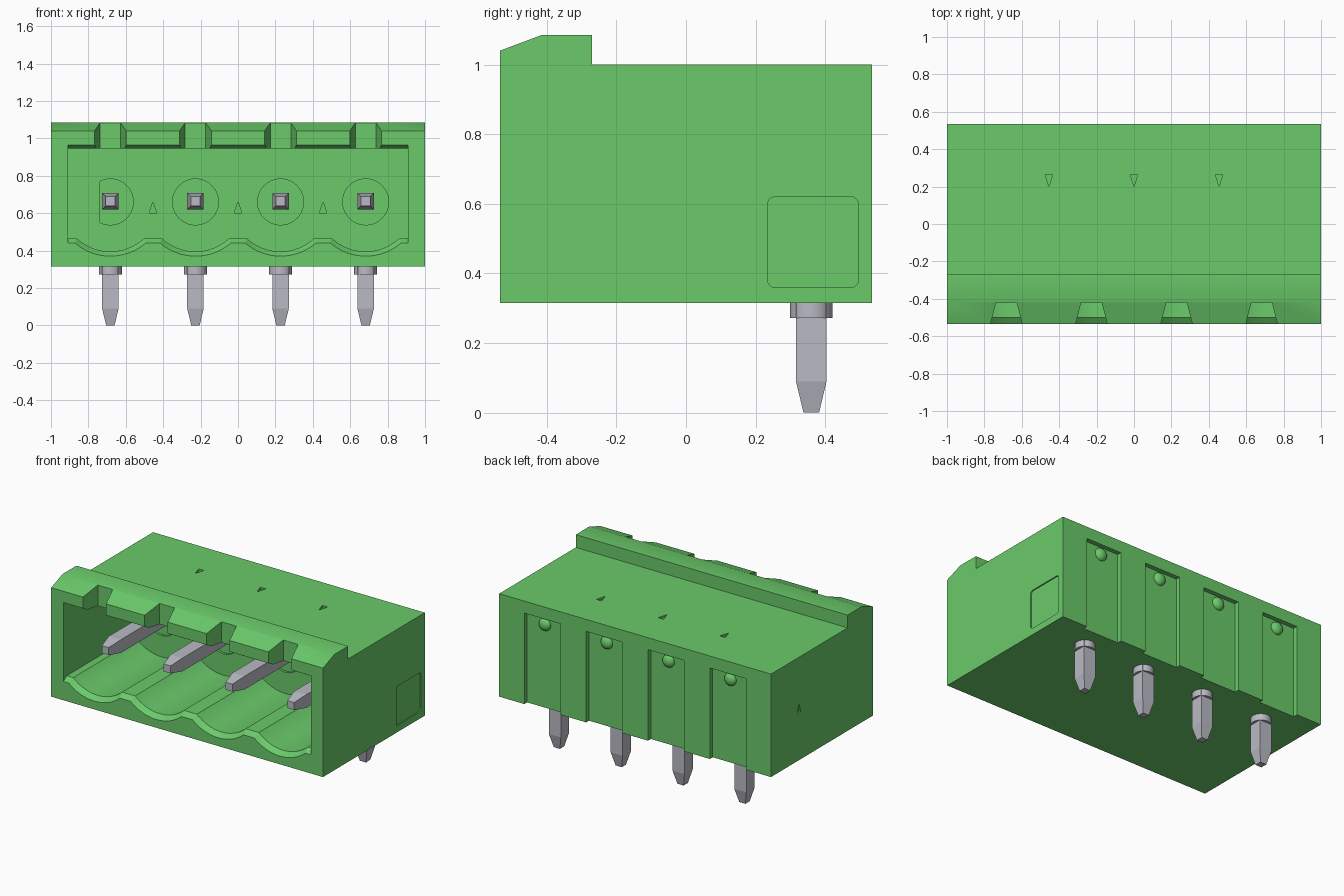
import bpy, bmesh
from math import sin, cos, pi, acos

if "Cube" in bpy.data.objects:
    bpy.data.objects.remove(bpy.data.objects["Cube"])

PITCH = 0.455
CENTRES = [(i - 1.5) * PITCH for i in range(4)]
PIN_Z = 0.66
FRONT, BACK, BASE = -0.535, 0.535, 0.315
WALL = 0.17  # rear wall of the socket


def material(name, rgb):
    m = bpy.data.materials.new(name)
    m.use_nodes = True
    m.diffuse_color = (*rgb, 1)
    m.node_tree.nodes["Principled BSDF"].inputs["Base Color"].default_value = (*rgb, 1)
    return m


green = material("green plastic", (0.145, 0.59, 0.145))
metal = material("tinned metal", (0.49, 0.49, 0.56))


def loft(name, rings, mat):
    """Solid through matching rings of points, capped at both ends."""
    bm = bmesh.new()
    loops = [[bm.verts.new(p) for p in ring] for ring in rings]
    n = len(loops[0])
    for a, b in zip(loops, loops[1:]):
        for i in range(n):
            j = (i + 1) % n
            bm.faces.new((a[i], a[j], b[j], b[i]))
    bm.faces.new(loops[0])
    bm.faces.new(loops[-1])
    bmesh.ops.recalc_face_normals(bm, faces=bm.faces)
    mesh = bpy.data.meshes.new(name)
    bm.to_mesh(mesh)
    bm.free()
    mesh.materials.append(mat)
    ob = bpy.data.objects.new(name, mesh)
    bpy.context.collection.objects.link(ob)
    return ob


def prism(name, pts, axis, a, b, mat=green):
    """Extrude a 2D outline along one axis from a to b."""
    def place(p, d):
        q = list(p)
        q.insert("xyz".index(axis), d)
        return q
    return loft(name, [[place(p, d) for p in pts] for d in (a, b)], mat)


def rect(u, v, w, h):
    return [(u - w / 2, v - h / 2), (u + w / 2, v - h / 2),
            (u + w / 2, v + h / 2), (u - w / 2, v + h / 2)]


def circle(u, v, r, n=40):
    return [(u + r * cos(2 * pi * i / n), v + r * sin(2 * pi * i / n)) for i in range(n)]


def activate(ob):
    bpy.ops.object.select_all(action="DESELECT")
    ob.select_set(True)
    bpy.context.view_layer.objects.active = ob


def cut(target, cutter):
    activate(target)
    mod = target.modifiers.new("cut", "BOOLEAN")
    mod.operation = "DIFFERENCE"
    mod.solver = "EXACT"
    mod.object = cutter
    bpy.ops.object.modifier_apply(modifier=mod.name)
    bpy.data.objects.remove(cutter)


# Housing with the raised, bevelled lip along the front
profile = [(FRONT, BASE), (BACK, BASE), (BACK, 1.0), (-0.27, 1.0),
           (-0.27, 1.085), (-0.415, 1.085), (FRONT, 1.04)]
housing = prism("housing", profile, "x", -1, 1)


# Socket with a scalloped floor and a bevelled mouth
def socket_ring(y, grow):
    top, floor, r = 0.945 + 0.8 * grow, 0.465 - grow, 0.265 + grow
    half = acos((PIN_Z - floor) / r)
    pts = [(-0.91, y, top), (-0.91, y, floor)]
    for c in CENTRES:
        for i in range(17):
            t = half * (i / 8 - 1)
            pts.append((c + r * sin(t), y, PIN_Z - r * cos(t)))
    return pts + [(0.91, y, floor), (0.91, y, top)]


cut(housing, loft("socket", [socket_ring(FRONT - 0.02, 0.025), socket_ring(FRONT, 0.025),
                             socket_ring(FRONT + 0.035, 0), socket_ring(WALL, 0)], green))

for k, c in enumerate(CENTRES):
    # Tapered notch in the lip
    notch = [(c - 0.09, FRONT - 0.02), (c + 0.09, FRONT - 0.02), (c + 0.055, -0.42), (c - 0.055, -0.42)]
    cut(housing, prism("notch", notch, "z", 0.9, 1.2))
    # Round recess behind each contact, the first one keyed flat
    ring = circle(c, PIN_Z, 0.123)
    if k == 0:
        ring = [p for p in ring if p[0] > c - 0.062]
    cut(housing, prism("recess", ring, "y", WALL - 0.02, WALL + 0.015))
    # Rear channel
    cut(housing, prism("channel", rect(c, 0.56, 0.265, 0.72), "y", BACK - 0.03, BACK + 0.05))


# Small engraved triangles on the top, socket wall and side
def triangle(u, v, tip):
    return [(u - 0.02, v), (u + 0.02, v), (u, v + tip)]


for x in (-PITCH, 0, PITCH):
    cut(housing, prism("top_mark", triangle(x, 0.265, -0.065), "z", 0.985, 1.05))
    cut(housing, prism("wall_mark", triangle(x, 0.6, 0.06), "y", WALL - 0.02, WALL + 0.012))
cut(housing, prism("side_mark", triangle(0.24, 0.63, 0.06), "x", -1.05, -0.988))

# Plain rounded square inset on the side
corners = []
for q, (sy, sz) in enumerate([(1, 1), (-1, 1), (-1, -1), (1, -1)]):
    for i in range(5):
        t = pi / 2 * (q + i / 4)
        corners.append((0.365 + sy * 0.11 + 0.02 * cos(t), 0.49 + sz * 0.11 + 0.02 * sin(t)))
cut(housing, prism("side_inset", corners, "x", 0.992, 1.05))

activate(housing)
bpy.ops.object.shade_smooth_by_angle(angle=pi / 7)

for k, c in enumerate(CENTRES, 1):
    # Rounded bump in each rear channel
    bpy.ops.mesh.primitive_uv_sphere_add(segments=24, ring_count=12, radius=0.042,
                                         location=(c, BACK - 0.03, 0.87))
    bump = bpy.context.object
    bump.name = f"rear_bump_{k}"
    bump.scale.y = 0.7
    bump.data.materials.append(green)
    bpy.ops.object.shade_smooth()

    # Square contact pin inside the socket
    loft(f"contact_pin_{k}",
         [[(x, y, z) for x, z in rect(c, PIN_Z + 0.004, s, s)]
          for y, s in ((-0.42, 0.05), (-0.32, 0.088), (WALL + 0.05, 0.088))], metal)

    # Tapered solder pin below, with its round collar
    loft(f"solder_pin_{k}",
         [[(x, y, z) for x, y in rect(c, 0.36, s, s)]
          for z, s in ((0, 0.045), (0.09, 0.088), (BASE + 0.02, 0.088))], metal)
    collar = prism(f"pin_collar_{k}", circle(c, 0.36, 0.061, 32), "z", 0.272, BASE + 0.01, metal)
    activate(collar)
    bpy.ops.object.shade_smooth_by_angle(angle=pi / 6)
